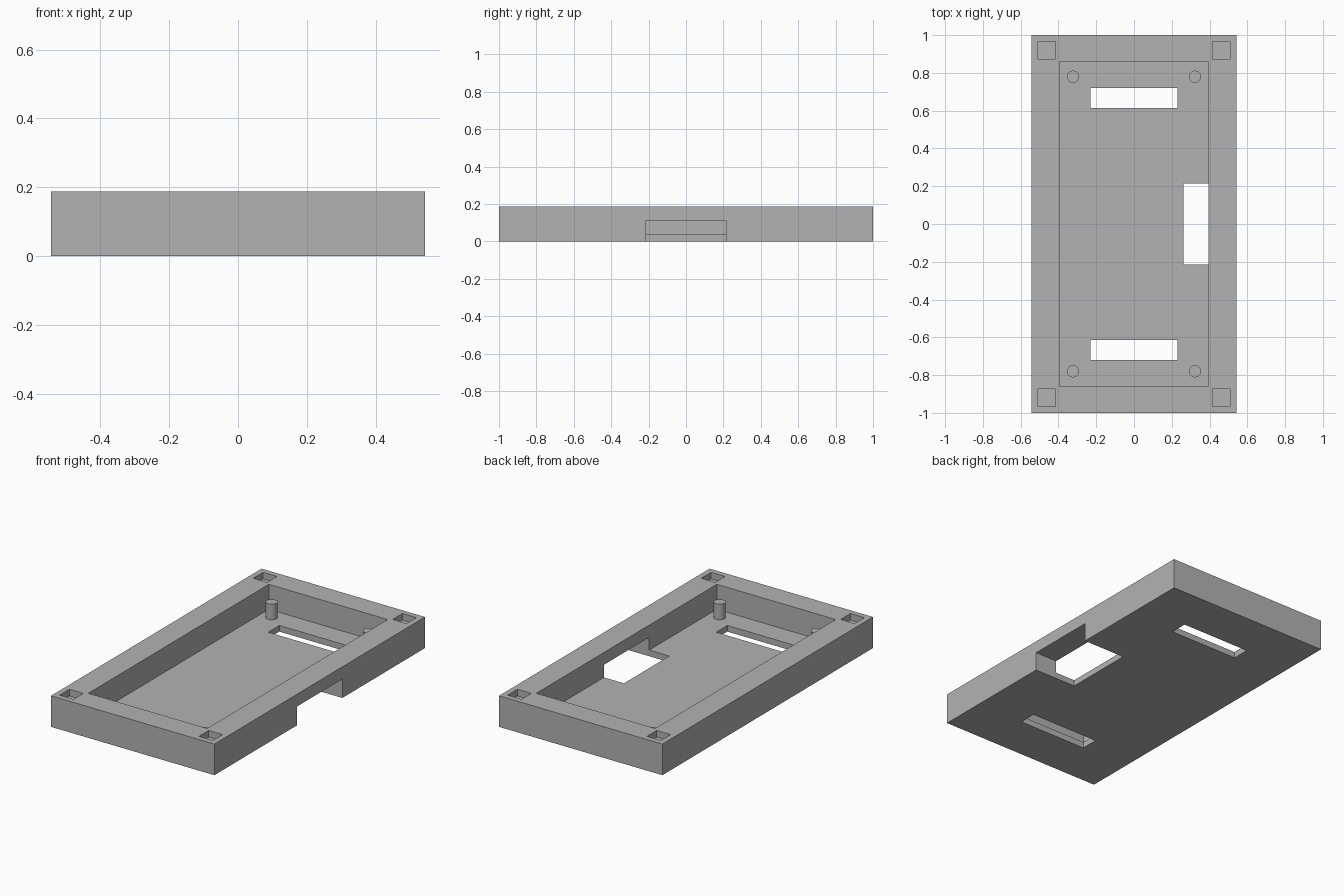
import bpy

cube = bpy.data.objects.get("Cube")
if cube:
    bpy.data.objects.remove(cube, do_unlink=True)

# Overall dimensions
HALF_X, HALF_Y, HEIGHT = 0.543, 1.0, 0.187
FLOOR = 0.037
SIDES = (-1, 1)

grey = bpy.data.materials.new("plain grey")
grey.use_nodes = True
colour = (0.45, 0.45, 0.45, 1)
grey.diffuse_color = colour
grey.node_tree.nodes["Principled BSDF"].inputs["Base Color"].default_value = colour


def box(name, low, high):
    """Axis-aligned box between two opposite corners."""
    bpy.ops.mesh.primitive_cube_add(
        size=1, location=[(a + b) / 2 for a, b in zip(low, high)])
    ob = bpy.context.object
    ob.name = name
    ob.scale = [b - a for a, b in zip(low, high)]
    bpy.ops.object.transform_apply(location=True, rotation=False, scale=True)
    return ob


def cut(target, low, high):
    """Subtract a box from the target and discard the cutter."""
    cutter = box("cutter", low, high)
    cutter.hide_render = True
    mod = target.modifiers.new("cut", "BOOLEAN")
    mod.operation = "DIFFERENCE"
    mod.solver = "EXACT"
    mod.object = cutter
    bpy.context.view_layer.objects.active = target
    bpy.ops.object.modifier_apply(modifier=mod.name)
    bpy.data.objects.remove(cutter, do_unlink=True)


# Tray body with its open cavity
tray = box("tray", (-HALF_X, -HALF_Y, 0), (HALF_X, HALF_Y, HEIGHT))
tray.data.materials.append(grey)
cut(tray, (-0.395, -0.857, FLOOR), (0.395, 0.857, HEIGHT + 0.1))

# Side opening through the wall and floor
cut(tray, (0.262, -0.215, -0.1), (HALF_X + 0.1, 0.215, 0.113))

# Floor slots at both ends
for s in SIDES:
    cut(tray, (-0.229, s * 0.666 - 0.053, -0.1),
        (0.229, s * 0.666 + 0.053, FLOOR + 0.05))

# Square pockets in the rim corners
for sx in SIDES:
    for sy in SIDES:
        x, y, h = sx * 0.463, sy * 0.92, 0.0465
        cut(tray, (x - h, y - h, HEIGHT - 0.04), (x + h, y + h, HEIGHT + 0.1))

# Round support pegs, sunk slightly into the floor
for sx, x_name in zip(SIDES, ("right", "left")):
    for sy, y_name in zip(SIDES, ("front", "back")):
        bottom, top = FLOOR - 0.01, 0.131
        bpy.ops.mesh.primitive_cylinder_add(
            vertices=32, radius=0.032, depth=top - bottom,
            location=(sx * 0.323, sy * 0.78, (top + bottom) / 2))
        peg = bpy.context.object
        peg.name = f"peg_{y_name}_{x_name}"
        peg.data.materials.append(grey)
        bpy.ops.object.shade_smooth_by_angle()
